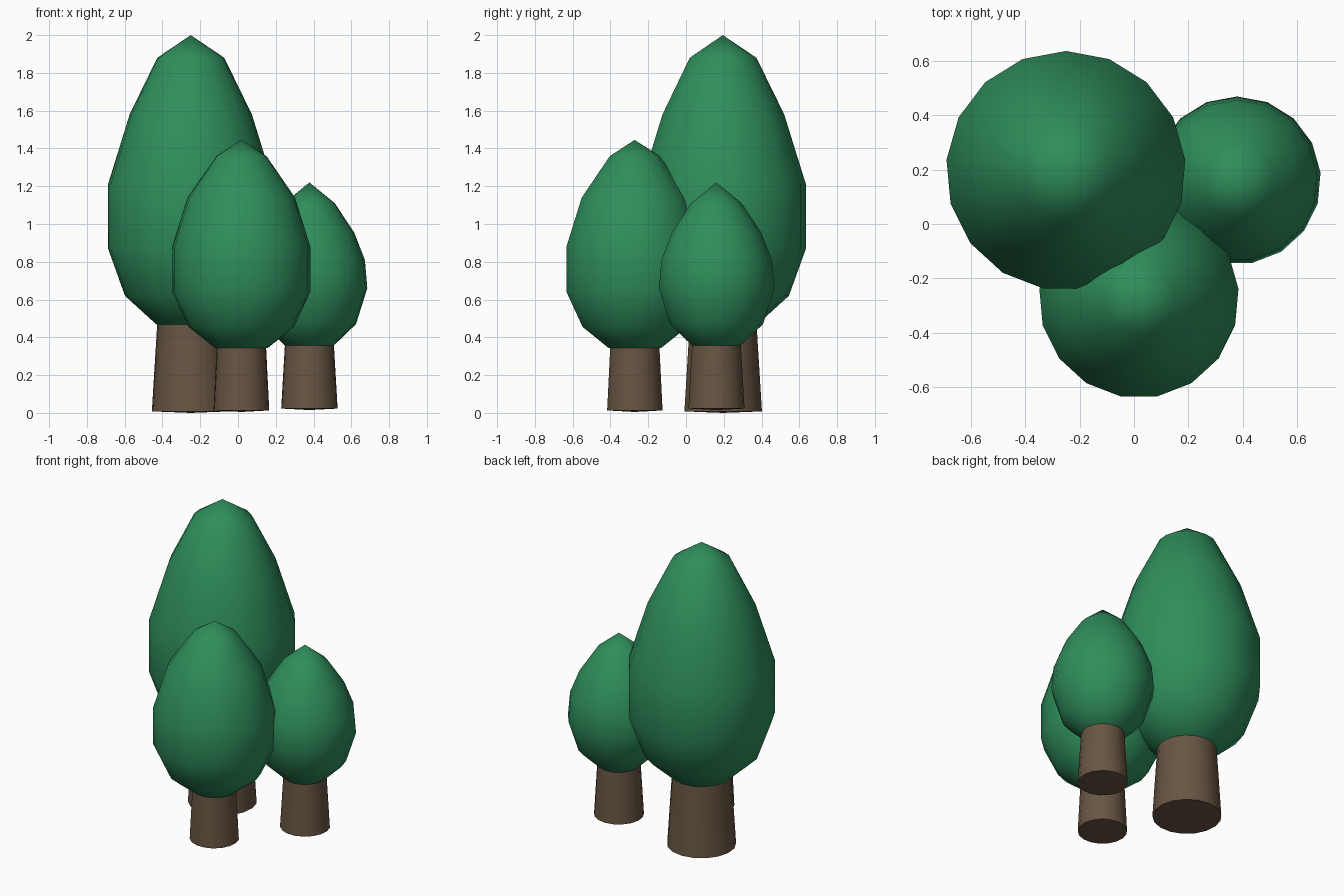
import bpy, bmesh, math

if "Cube" in bpy.data.objects:
    bpy.data.objects.remove(bpy.data.objects["Cube"])

SIDES = 17


def material(name, rgb):
    m = bpy.data.materials.new(name)
    m.diffuse_color = (*rgb, 1.0)
    m.use_nodes = True
    m.node_tree.nodes["Principled BSDF"].inputs["Base Color"].default_value = m.diffuse_color
    return m


green = material("leaf green", (0.028, 0.270, 0.105))
brown = material("bark brown", (0.138, 0.091, 0.056))


def lathe(name, centre, profile, mat):
    """Revolve (radius, z) points; first and last points are poles on the axis."""
    bm = bmesh.new()
    rings = []
    for r, z in profile:
        n = 1 if r == 0 else SIDES
        rings.append([bm.verts.new((r * math.cos(a), r * math.sin(a), z))
                      for a in (math.pi / 2 + math.tau * i / SIDES for i in range(n))])
    for low, high in zip(rings, rings[1:]):
        for i in range(SIDES):
            j = (i + 1) % SIDES
            if len(low) == 1:
                bm.faces.new((low[0], high[j], high[i]))
            elif len(high) == 1:
                bm.faces.new((low[i], low[j], high[0]))
            else:
                bm.faces.new((low[i], low[j], high[j], high[i]))
    bmesh.ops.recalc_face_normals(bm, faces=bm.faces)
    mesh = bpy.data.meshes.new(name)
    bm.to_mesh(mesh)
    bm.free()
    mesh.materials.append(mat)
    obj = bpy.data.objects.new(name, mesh)
    obj.location = (*centre, 0)
    bpy.context.collection.objects.link(obj)
    bpy.ops.object.select_all(action='DESELECT')
    obj.select_set(True)
    bpy.context.view_layer.objects.active = obj
    bpy.ops.object.shade_smooth_by_angle(angle=math.radians(60))


# name, centre, trunk (bottom z, bottom radius, top radius), crown profile from the bottom up
trees = [
    ("tall", (-0.25, 0.195), (0.0, 0.207, 0.178),
     [(0, 0.42), (0.185, 0.47), (0.35, 0.62), (0.44, 0.87), (0.44, 1.21),
      (0.325, 1.58), (0.178, 1.88), (0, 2.0)]),
    ("middle", (0.018, -0.272), (0.005, 0.148, 0.131),
     [(0, 0.31), (0.142, 0.345), (0.28, 0.455), (0.367, 0.64), (0.367, 0.88),
      (0.285, 1.14), (0.133, 1.36), (0, 1.445)]),
    ("small", (0.378, 0.16), (0.015, 0.15, 0.13),
     [(0, 0.32), (0.128, 0.355), (0.248, 0.47), (0.308, 0.66), (0.295, 0.81),
      (0.238, 0.955), (0.135, 1.11), (0, 1.22)]),
]

for name, centre, (z0, r0, r1), crown in trees:
    top = crown[1][1]
    # tapered trunk with a barely domed underside
    lathe(name + "_trunk", centre,
          [(0, z0), (r0, z0 + 0.008), (r1, top + 0.01), (0, top + 0.02)], brown)
    # egg-shaped crown
    lathe(name + "_crown", centre, crown, green)
